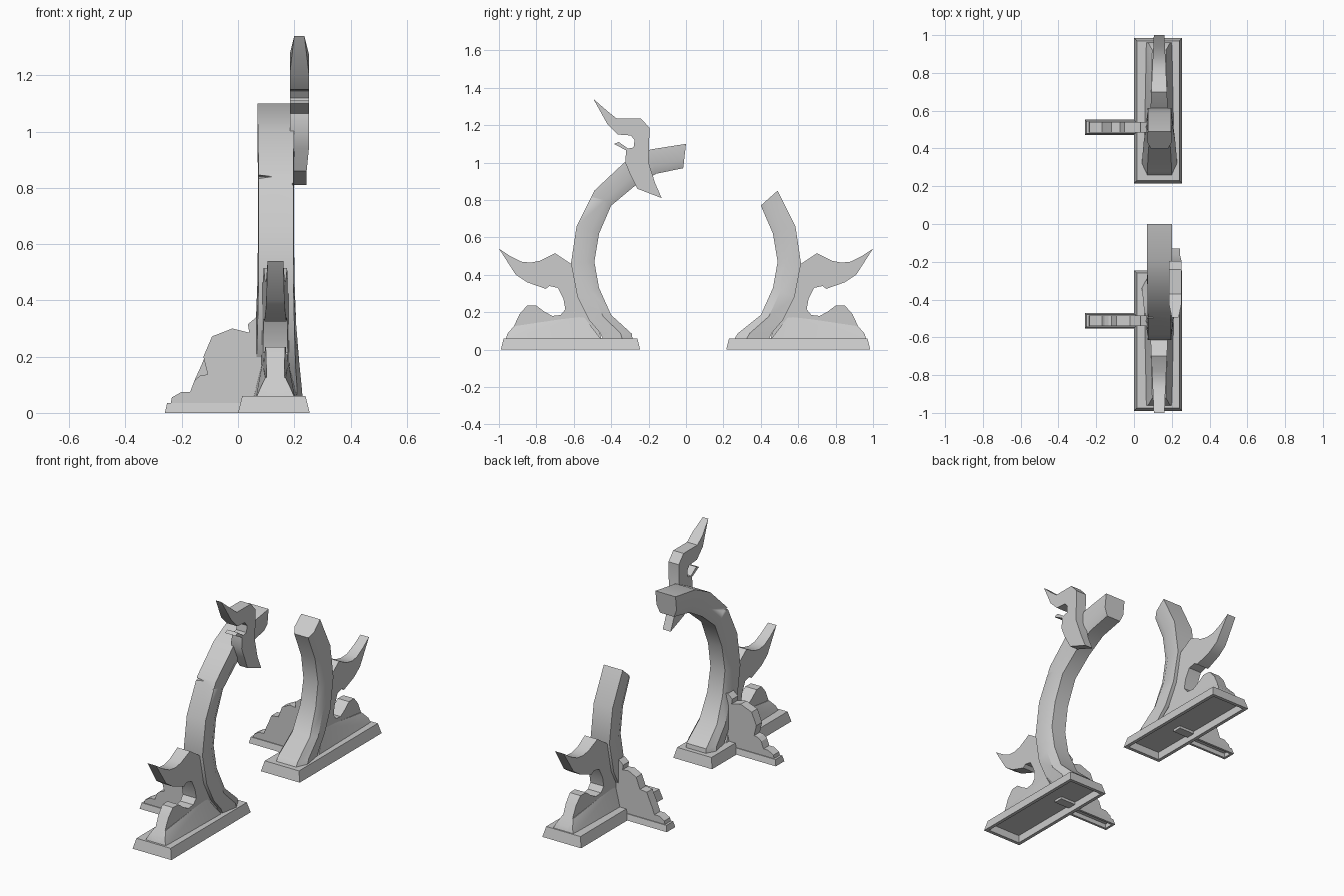
import bpy, bmesh
from mathutils import Vector

cube = bpy.data.objects.get("Cube")
if cube:
    bpy.data.objects.remove(cube, do_unlink=True)

stone = bpy.data.materials.new("grey_stone")
stone.use_nodes = True
GREY = (0.6, 0.6, 0.6, 1)
stone.diffuse_color = GREY
stone.node_tree.nodes["Principled BSDF"].inputs["Base Color"].default_value = GREY


def finish(name, bm, angle=0.5):
    """Turn a bmesh into a shaded object."""
    bmesh.ops.recalc_face_normals(bm, faces=bm.faces)
    mesh = bpy.data.meshes.new(name)
    bm.to_mesh(mesh)
    bm.free()
    mesh.materials.append(stone)
    obj = bpy.data.objects.new(name, mesh)
    bpy.context.collection.objects.link(obj)
    bpy.ops.object.select_all(action="DESELECT")
    obj.select_set(True)
    bpy.context.view_layer.objects.active = obj
    bpy.ops.object.shade_smooth_by_angle(angle=angle)
    return obj


def loft(name, rings):
    """Skin matching closed rings and cap both ends."""
    bm = bmesh.new()
    rows = [[bm.verts.new(p) for p in ring] for ring in rings]
    n = len(rows[0])
    for a, b in zip(rows, rows[1:]):
        for i in range(n):
            j = (i + 1) % n
            bm.faces.new((a[i], a[j], b[j], b[i]))
    bm.faces.new(rows[0])
    bm.faces.new(rows[-1])
    return finish(name, bm)


def hull(name, points):
    bm = bmesh.new()
    for p in points:
        bm.verts.new(p)
    bmesh.ops.convex_hull(bm, input=bm.verts)
    return finish(name, bm)


def side_slab(name, outline, centre, half):
    """Slab from a (y, z) outline, with thickness given by a function."""
    return loft(name, [[(centre + s * half(y, z), y, z) for y, z in outline]
                       for s in (-1, 1)])


def plinth(name, x0, x1, y0, y1, height, slope, rim):
    """Sloped block, hollow underneath."""
    def rect(d, z):
        return [(x0 + d, y0 + d, z), (x1 - d, y0 + d, z),
                (x1 - d, y1 - d, z), (x0 + d, y1 - d, z)]
    return loft(name, [rect(rim, height * 0.75), rect(rim, 0),
                       rect(0, 0), rect(slope, height)])


# Arch stations: inner (y, z), outer (y, z), inner, middle and outer half width
ARCH = [
    ((-0.285, 0.05), (-0.44, 0.05), 0.065, 0.095, 0.075),
    ((-0.29, 0.085), (-0.46, 0.09), 0.065, 0.092, 0.075),
    ((-0.40, 0.185), (-0.52, 0.16), 0.058, 0.083, 0.07),
    ((-0.465, 0.33), (-0.58, 0.28), 0.05, 0.072, 0.066),
    ((-0.49, 0.47), (-0.615, 0.46), 0.048, 0.066, 0.062),
    ((-0.465, 0.62), (-0.585, 0.66), 0.046, 0.064, 0.062),
    ((-0.40, 0.77), (-0.49, 0.85), 0.046, 0.064, 0.062),
    ((-0.28, 0.87), (-0.33, 1.0), 0.046, 0.065, 0.064),
    ((-0.16, 0.94), (-0.19, 1.07), 0.046, 0.066, 0.066),
    ((-0.015, 0.97), (0.0, 1.1), 0.046, 0.066, 0.066),
]


def arch(name, stations, side):
    rings = []
    for inner, outer, wi, wm, wo in stations:
        a, c = Vector(inner), Vector(outer)
        b = a.lerp(c, 0.35)
        rings.append([(0.135 + w, side * p.x, p.y) for w, p in
                      ((-wi, a), (wi, a), (wm, b), (wo, c), (-wo, c), (-wm, b))])
    return loft(name, rings)


FIN = [(-1, 0.54), (-0.94, 0.50), (-0.88, 0.47), (-0.83, 0.465), (-0.78, 0.475),
       (-0.70, 0.515), (-0.61, 0.455), (-0.55, 0.4), (-0.45, 0.05),
       (-0.965, 0.05), (-0.955, 0.085), (-0.92, 0.125), (-0.89, 0.19),
       (-0.85, 0.235), (-0.80, 0.235), (-0.76, 0.205), (-0.715, 0.18),
       (-0.67, 0.185), (-0.645, 0.215), (-0.655, 0.27), (-0.685, 0.33),
       (-0.73, 0.34), (-0.75, 0.325), (-0.85, 0.36), (-0.91, 0.40)]

# Scrolled side brackets as (x, z) outlines; the rear one is chipped
LOW = [(0.12, 0.03), (-0.24, 0.03), (-0.235, 0.055), (-0.20, 0.075), (-0.17, 0.075),
       (-0.155, 0.115)]
KNOB = [(0.04, 0.285), (0.035, 0.315), (0.065, 0.34), (0.12, 0.34)]
BRACKETS = {
    "front": LOW + [(-0.135, 0.132), (-0.108, 0.137), (-0.123, 0.2),
                    (-0.092, 0.272), (-0.02, 0.3)] + KNOB,
    "rear": LOW + [(-0.13, 0.17), (-0.12, 0.195), (-0.075, 0.2),
                   (-0.05, 0.265), (0.0, 0.29)] + KNOB,
}

for word, side in (("front", -1), ("rear", 1)):
    # Main plinth and the smaller one beside it
    y0, y1 = (-0.99, -0.245) if side < 0 else (0.215, 0.985)
    plinth(word + "_plinth", 0.0, 0.255, y0, y1, 0.06, 0.015, 0.02)
    mid = 0.512 * side
    plinth(word + "_side_plinth", -0.26, 0.02, mid - 0.04, mid + 0.04, 0.035, 0.008, 0.014)
    # Bracket
    loft(word + "_side_bracket", [[(x, mid + d, z) for x, z in BRACKETS[word]]
                                  for d in (-0.027, 0.027)])
    # Tail-shaped fin, thinner toward its tip, with a flared foot
    side_slab(word + "_fin", [(-side * y, z) for y, z in FIN], 0.133,
              lambda y, z: 0.028 + 0.045 * (1 - abs(y)))
    hull(word + "_fin_foot",
         [(0.133 + s * w, -side * y, z) for s in (-1, 1) for w, y, z in
          ((0.07, -0.965, 0.05), (0.08, -0.45, 0.05), (0.055, -0.955, 0.085),
           (0.036, -0.92, 0.125), (0.046, -0.55, 0.18))])

# Arch halves: one reaches the crown, the other is broken off
front_arch = arch("front_arch", ARCH, 1)
stub = ARCH[:7]
stub[0] = ((-0.255, 0.05),) + stub[0][1:]
stub[1] = ((-0.275, 0.085),) + stub[1][1:]
arch("rear_arch", stub, -1)

# Chips knocked out of the arch edge
CHIPS = [
    [(0.05, -0.56, 0.86), (0.05, -0.56, 0.82), (0.13, -0.50, 0.84), (0.05, -0.44, 0.84)],
    [(0.22, -0.53, 0.84), (0.22, -0.55, 0.76), (0.165, -0.54, 0.83), (0.22, -0.47, 0.8)],
]
for points in CHIPS:
    cutter = hull("chip_cutter", points)
    cutter.hide_render = True
    mod = front_arch.modifiers.new("chip", "BOOLEAN")
    mod.operation = "DIFFERENCE"
    mod.solver = "EXACT"
    mod.object = cutter
    bpy.context.view_layer.objects.active = front_arch
    bpy.ops.object.modifier_apply(modifier=mod.name)
    bpy.data.objects.remove(cutter, do_unlink=True)

# Flame-shaped crest on the side of the arch
CREST = [(-0.495, 1.34), (-0.42, 1.275), (-0.37, 1.235), (-0.24, 1.235),
         (-0.195, 1.185), (-0.20, 1.0), (-0.165, 0.89), (-0.13, 0.81),
         (-0.26, 0.86), (-0.30, 0.94), (-0.325, 1.0), (-0.32, 1.065),
         (-0.385, 1.1), (-0.36, 1.11), (-0.31, 1.075), (-0.28, 1.08),
         (-0.275, 1.12), (-0.295, 1.145), (-0.365, 1.15), (-0.42, 1.205)]
side_slab("crest", CREST, 0.218,
          lambda y, z: 0.018 if z > 1.3 else 0.026 if z < 0.9 else 0.034)
